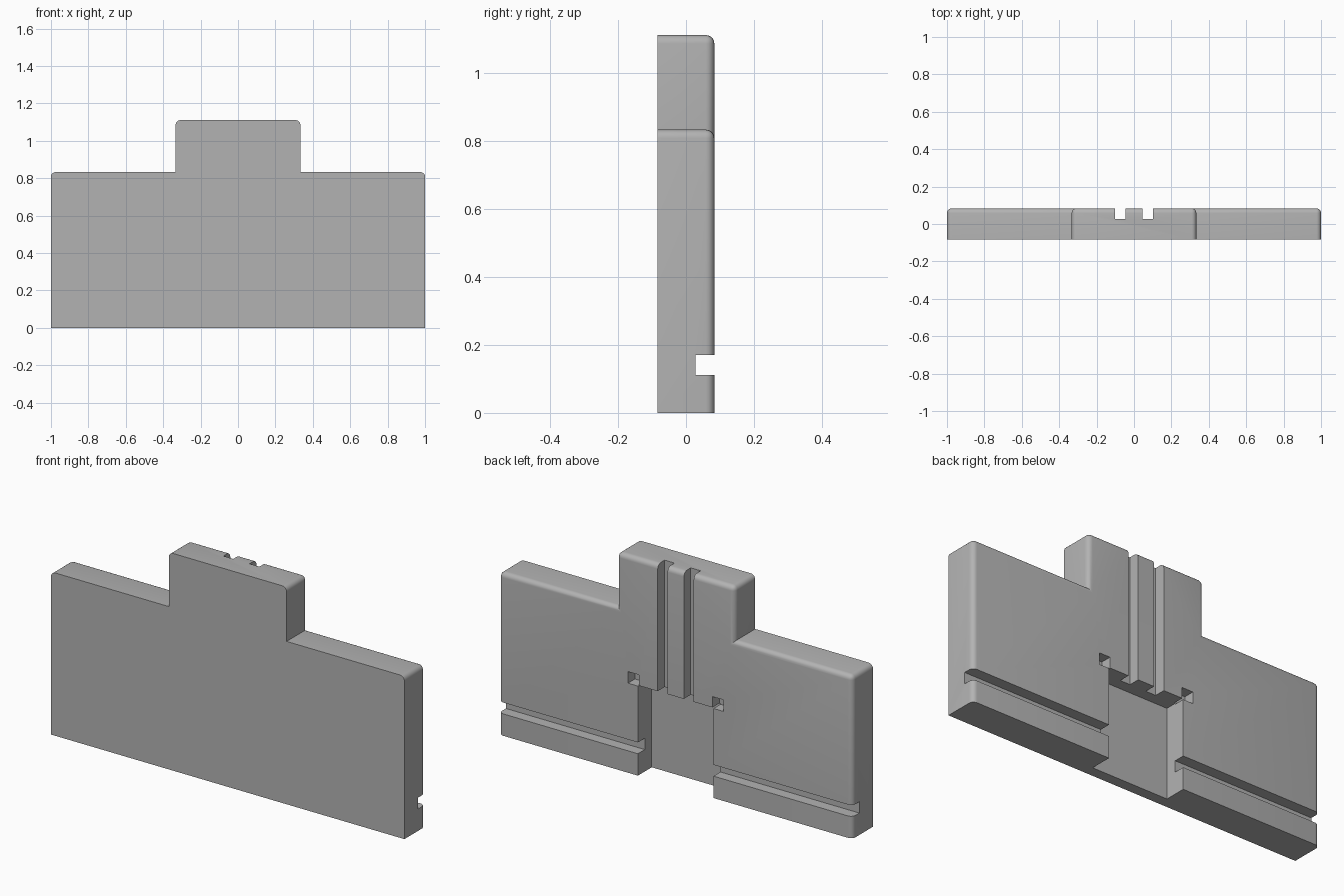
import bpy, bmesh

default = bpy.data.objects.get("Cube")
if default:
    bpy.data.objects.remove(default, do_unlink=True)

grey = bpy.data.materials.new("plain grey")
grey.use_nodes = True
colour = (0.45, 0.45, 0.45, 1)
grey.diffuse_color = colour
grey.node_tree.nodes["Principled BSDF"].inputs["Base Color"].default_value = colour

HALF_DEPTH = 1 / 12
ROUND = 0.025
SHOULDER, TOP = 0.833, 1.111
GROOVE = 0.056          # depth of the shallow grooves
RECESS_X, RECESS_Z = 0.214, 0.462

# Stepped plate: outline extruded from front to back
bm = bmesh.new()
half = [(1, 0), (1, SHOULDER), (1 / 3, SHOULDER), (1 / 3, TOP)]
outline = half + [(-x, z) for x, z in reversed(half)]
front = bm.faces.new([bm.verts.new((x, -HALF_DEPTH, z)) for x, z in outline])
grown = bmesh.ops.extrude_face_region(bm, geom=[front], use_keep_orig=True)
for v in grown["geom"]:
    if isinstance(v, bmesh.types.BMVert):
        v.co.y = HALF_DEPTH
bmesh.ops.recalc_face_normals(bm, faces=bm.faces)


# Round the back rim (not its bottom) and the outer upper corners
def is_rounded(edge):
    a, b = (v.co for v in edge.verts)
    if a.y > 0 and b.y > 0:
        return max(a.z, b.z) > 0.1
    along_depth = abs(a.y - b.y) > 0.1
    return along_depth and a.z > 0.1 and edge.is_convex


bmesh.ops.bevel(bm, geom=[e for e in bm.edges if is_rounded(e)], offset=ROUND,
                offset_type='OFFSET', segments=5, profile=0.5,
                affect='EDGES', clamp_overlap=True)
mesh = bpy.data.meshes.new("stepped_plate")
bm.to_mesh(mesh)
bm.free()
mesh.materials.append(grey)
plate = bpy.data.objects.new("stepped_plate", mesh)
bpy.context.collection.objects.link(plate)


# Cut a box out of the back face to the given depth
def cut(name, x0, x1, z0, z1, depth):
    y0, y1 = HALF_DEPTH - depth, HALF_DEPTH + 0.1
    bpy.ops.mesh.primitive_cube_add(
        size=1, location=((x0 + x1) / 2, (y0 + y1) / 2, (z0 + z1) / 2))
    cutter = bpy.context.object
    cutter.name = name
    cutter.scale = (x1 - x0, y1 - y0, z1 - z0)
    cutter.hide_render = True
    cutter.data.materials.append(grey)
    bpy.context.view_layer.update()
    mod = plate.modifiers.new(name, 'BOOLEAN')
    mod.operation = 'DIFFERENCE'
    mod.solver = 'EXACT'
    mod.object = cutter
    bpy.ops.object.select_all(action='DESELECT')
    plate.select_set(True)
    bpy.context.view_layer.objects.active = plate
    bpy.ops.object.modifier_apply(modifier=mod.name)
    bpy.data.objects.remove(cutter, do_unlink=True)


# Long groove, central recess, then paired slots and corner notches
cut("long_groove", -1.1, 1.1, 0.112, 0.17, GROOVE)
cut("central_recess", -RECESS_X, RECESS_X, -0.1, RECESS_Z, 2 * GROOVE)
for side in (-1, 1):
    a, b = sorted((side * 0.046, side * 0.102))
    cut("upright_slot", a, b, RECESS_Z - 0.05, TOP + 0.1, GROOVE)
    a, b = sorted((side * (RECESS_X - 0.006), side * (RECESS_X + 0.056)))
    cut("corner_notch", a, b, RECESS_Z - 0.004, RECESS_Z + 0.055, GROOVE)

bpy.ops.object.shade_smooth_by_angle(angle=0.6)
